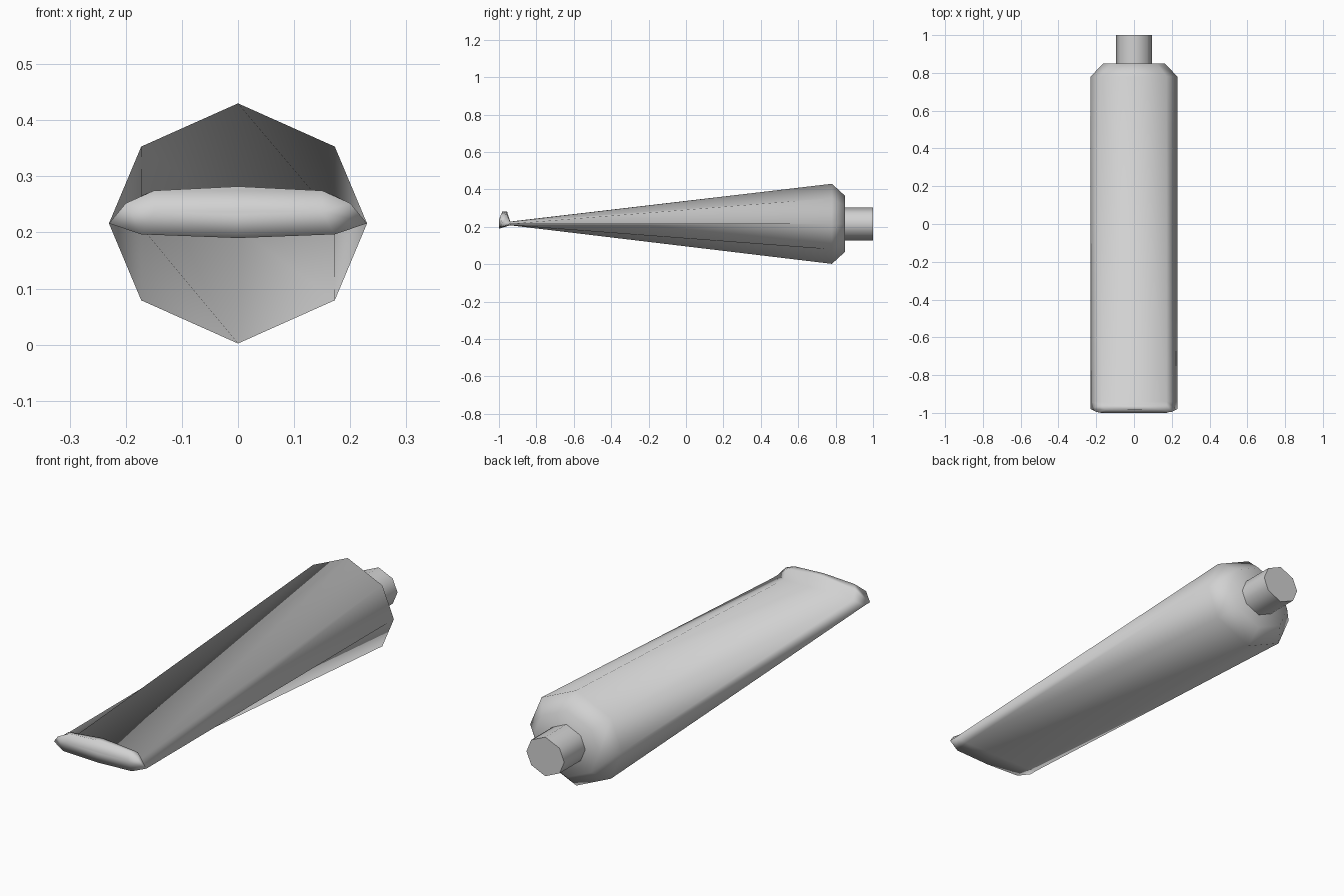
import bpy
import bmesh

cube = bpy.data.objects.get("Cube")
if cube:
    bpy.data.objects.remove(cube, do_unlink=True)

grey = bpy.data.materials.new("light_grey")
grey.use_nodes = True
colour = (0.64, 0.64, 0.64, 1)
grey.diffuse_color = colour
grey.node_tree.nodes["Principled BSDF"].inputs["Base Color"].default_value = colour

MID = 0.216


def ring(half, corner, side, bottom, top, fullness):
    """Eight points; side, bottom and top are (y, z), fullness flattens the corners."""
    def blend(end):
        return (end[0], side[1] + fullness * (end[1] - side[1]))
    low, high = blend(bottom), blend(top)
    return [(half, *side), (corner, *high), (0, *top), (-corner, *high),
            (-half, *side), (-corner, *low), (0, *bottom), (corner, *low)]


def round_ring(y, half, height):
    return ring(half, half * 0.75, (y, MID), (y, MID - height), (y, MID + height), 0.64)


def loft(name, rings, sharp_angle=None):
    bm = bmesh.new()
    loops = [[bm.verts.new(p) for p in r] for r in rings]
    for a, b in zip(loops, loops[1:]):
        for i in range(8):
            j = (i + 1) % 8
            bm.faces.new((a[i], a[j], b[j], b[i]))
    bm.faces.new(loops[0])
    bm.faces.new(loops[-1])
    bmesh.ops.recalc_face_normals(bm, faces=bm.faces)
    mesh = bpy.data.meshes.new(name)
    bm.to_mesh(mesh)
    bm.free()
    mesh.materials.append(grey)
    obj = bpy.data.objects.new(name, mesh)
    bpy.context.collection.objects.link(obj)
    bpy.ops.object.select_all(action="DESELECT")
    obj.select_set(True)
    bpy.context.view_layer.objects.active = obj
    if sharp_angle:
        bpy.ops.object.shade_smooth_by_angle(angle=sharp_angle)
    else:
        bpy.ops.object.shade_smooth()
    return obj


# Squeezed tube: folded crimp, flat end, round end, shoulder
loft("tube_body", [
    ring(0.2, 0.15, (-0.995, 0.252), (-1.0, 0.232), (-0.985, 0.282), 0.75),
    ring(0.23, 0.172, (-0.98, MID), (-1.0, 0.19), (-0.957, 0.282), 0.75),
    ring(0.23, 0.172, (-0.94, MID), (-0.94, 0.208), (-0.94, 0.228), 0.9),
    round_ring(0.78, 0.23, 0.214),
    round_ring(0.85, 0.163, 0.15),
])

# Screw cap
loft("cap", [round_ring(0.84, 0.094, 0.088), round_ring(1.0, 0.094, 0.088)], 0.9)
